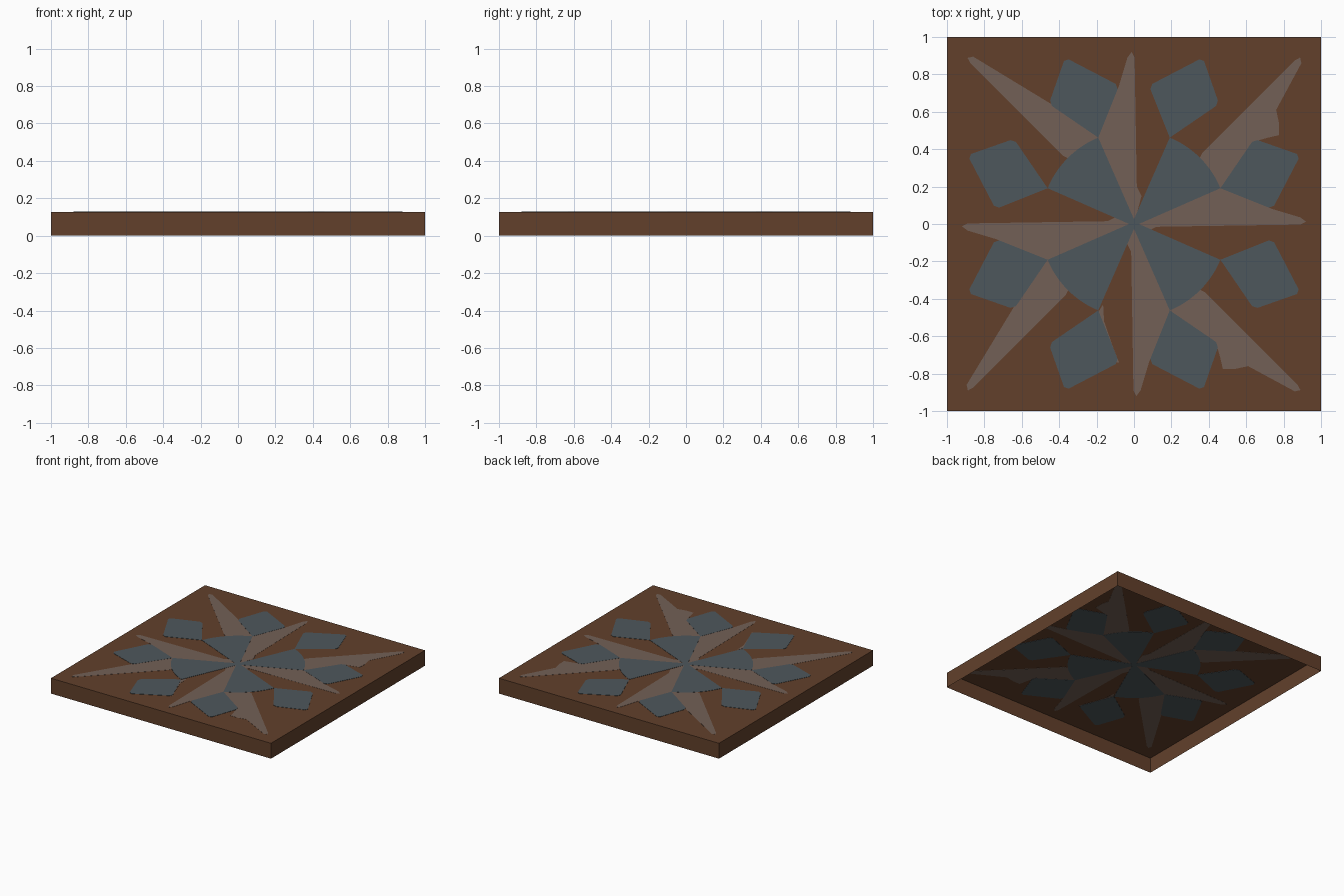
import bpy, bmesh
from math import cos, sin, pi, radians
from mathutils import Matrix, Vector

if "Cube" in bpy.data.objects:
    bpy.data.objects.remove(bpy.data.objects["Cube"], do_unlink=True)

TOP = 0.126      # height of the panel surface
HUB = 0.5        # radius of the central rosette
KNOT = (HUB * cos(pi / 8), HUB * sin(pi / 8))   # where wedge, tile and ray meet


def make_material(name, rgb):
    colour = (*rgb, 1)
    mat = bpy.data.materials.new(name)
    mat.use_nodes = True
    mat.diffuse_color = colour
    shader = mat.node_tree.nodes["Principled BSDF"]
    shader.inputs["Base Color"].default_value = colour
    shader.inputs["Roughness"].default_value = 0.9
    return mat


brown = make_material("warm brown", (0.122, 0.051, 0.024))
taupe = make_material("dusty taupe", (0.171, 0.117, 0.093))
slate = make_material("slate blue", (0.076, 0.095, 0.107))


def add_object(name, bm, mat):
    mesh = bpy.data.meshes.new(name)
    bm.to_mesh(mesh)
    bm.free()
    mesh.materials.append(mat)
    obj = bpy.data.objects.new(name, mesh)
    bpy.context.collection.objects.link(obj)


def add_inlay(name, outlines, mat, half):
    """Thin plates set through the panel, so they show above and below."""
    bm = bmesh.new()
    for outline in outlines:
        face = bm.faces.new([bm.verts.new((x, y, TOP - half)) for x, y in outline])
        grown = bmesh.ops.extrude_face_region(bm, geom=[face], use_keep_orig=True)
        moved = [g for g in grown["geom"] if isinstance(g, bmesh.types.BMVert)]
        bmesh.ops.translate(bm, verts=moved, vec=(0, 0, half * 2))
    bmesh.ops.recalc_face_normals(bm, faces=bm.faces)
    add_object(name, bm, mat)


def turned(outline, quarter):
    """Outline turned about the centre by a number of quarter turns."""
    turn = Matrix.Rotation(quarter * pi / 2, 2)
    return [turn @ Vector(p) for p in outline]


def soften(outline, cut=0.02):
    """Clip every corner but the first, which stays sharp."""
    points = [Vector(p) for p in outline]
    result = [points[0]]
    for i in range(1, len(points)):
        p, before, after = points[i], points[i - 1], points[(i + 1) % len(points)]
        result.append(p + (before - p).normalized() * cut)
        result.append(p + (after - p).normalized() * cut)
    return result


# Panel: a shallow square tray, open underneath
bm = bmesh.new()
bmesh.ops.create_cube(bm, size=1)
bmesh.ops.scale(bm, verts=bm.verts, vec=(2, 2, TOP))
bmesh.ops.translate(bm, verts=bm.verts, vec=(0, 0, TOP / 2))
underside = [f for f in bm.faces if f.normal.z < -0.5]
bmesh.ops.delete(bm, geom=underside, context="FACES")
add_object("panel", bm, brown)


# Straight rays: one blade per side, with a notch near the centre
def straight_ray(notch):
    return [(0, 0), (notch - .05, -.04), (notch, -.015), (.89, -.003),
            (.92, .012), (.89, .035), (.74, .08), KNOT]


sides = {"left": .12, "back": .2, "right": .14, "front": .15}
for quarter, (side, notch) in enumerate(sides.items()):
    add_inlay("ray_" + side, [turned(straight_ray(notch), quarter)], taupe, 0.001)


# Diagonal rays: one blade per corner, some with a chipped bulge on one flank
def diagonal_ray(bulge):
    flank = [(.71, .46), (.775, .475), (.775, .54), (.76, .61)] if bulge else []
    return [KNOT, (.64, .44), *flank, (.895, .86), (.888, .89),
            (.86, .875), (.365, .38), (.35, .35)]


corners = {"back_left": True, "back_right": False,
           "front_right": False, "front_left": True}
for quarter, (corner, bulge) in enumerate(corners.items()):
    add_inlay("ray_" + corner, [turned(diagonal_ray(bulge), quarter)], taupe, 0.001)

# Sliver: a ragged strip beside one front tile
sliver = [(-.19, -.47), (-.165, -.43), (-.16, -.52), (-.115, -.65), (-.08, -.74), (-.12, -.74)]
add_inlay("sliver", [sliver], taupe, 0.001)

# Rosette: four wedges that cross slightly at the centre
reach = radians(22.5)
arc = [pi / 4 + reach * step / 6 for step in range(-6, 7)]
wedge = [(-.02, -.02)] + [(HUB * cos(a), HUB * sin(a)) for a in arc]
add_inlay("rosette_wedges", [turned(wedge, q) for q in range(4)], slate, 0.002)

# Tiles: a pair mirrored about the diagonal, turned to all four quarters
tile = soften([KNOT, (.74, .08), (.89, .368), (.642, .455)])
mirrored = [(y, x) for x, y in tile]
tiles = [turned(shape, q) for q in range(4) for shape in (tile, mirrored)]
add_inlay("petal_tiles", tiles, slate, 0.002)
